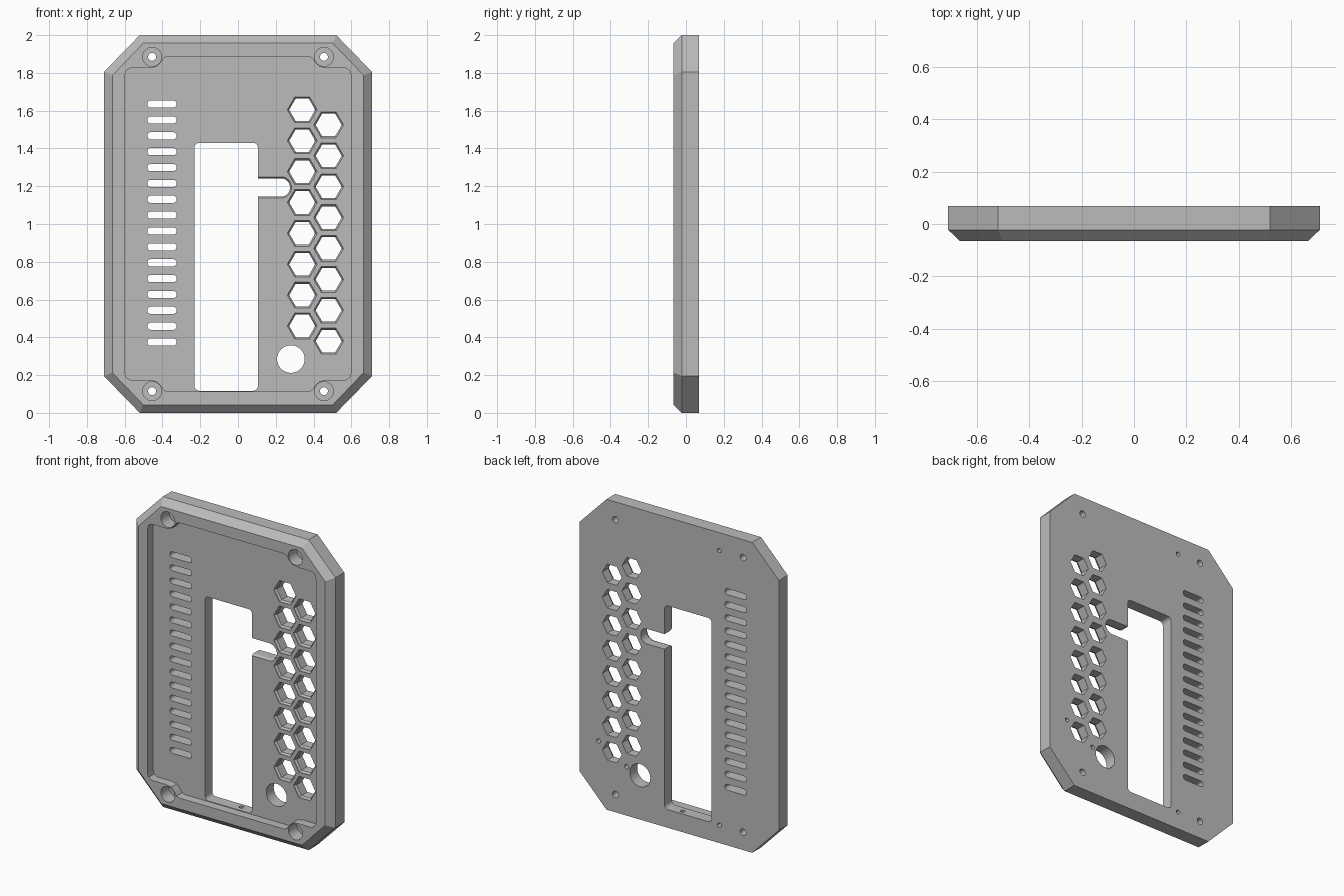
import bpy, bmesh, math

if "Cube" in bpy.data.objects:
    bpy.data.objects.remove(bpy.data.objects["Cube"])

FRONT, BACK, FLOOR = -0.065, 0.068, -0.008   # plate faces and recess floor
grey = bpy.data.materials.new("plain grey")
grey.use_nodes = True
grey.diffuse_color = (0.5, 0.5, 0.5, 1)
grey.node_tree.nodes["Principled BSDF"].inputs["Base Color"].default_value = (0.5, 0.5, 0.5, 1)


def loft(bm, sections):
    """Closed solid through (outline, y) sections with equal point counts."""
    rings = [[bm.verts.new((x, y, z)) for x, z in pts] for pts, y in sections]
    n = len(rings[0])
    faces = [bm.faces.new(rings[0]), bm.faces.new(rings[-1][::-1])]
    for a, b in zip(rings, rings[1:]):
        for i in range(n):
            j = (i + 1) % n
            faces.append(bm.faces.new((a[i], b[i], b[j], a[j])))
    bmesh.ops.recalc_face_normals(bm, faces=faces)


def prism(bm, pts, y0, y1):
    loft(bm, [(pts, y0), (pts, y1)])


def circle(cx, cz, r, n=32):
    return [(cx + r * math.cos(math.tau * i / n), cz + r * math.sin(math.tau * i / n)) for i in range(n)]


def rounded(x0, x1, z0, z1, r, steps=8):
    pts = []
    for k, (cx, cz) in enumerate([(x1 - r, z1 - r), (x0 + r, z1 - r), (x0 + r, z0 + r), (x1 - r, z0 + r)]):
        for s in range(steps + 1):
            a = math.pi / 2 * (k + s / steps)
            pts.append((cx + r * math.cos(a), cz + r * math.sin(a)))
    return pts


def four_way(quarter):
    """Mirror a quarter outline (first quadrant, anticlockwise) about the plate centre."""
    q, b = quarter, quarter[::-1]
    pts = q + [(-x, z) for x, z in b] + [(-x, -z) for x, z in q] + [(x, -z) for x, z in b]
    return [(x, z + 1) for x, z in pts]


def make(name, bm):
    mesh = bpy.data.meshes.new(name)
    bm.to_mesh(mesh)
    bm.free()
    mesh.materials.append(grey)
    obj = bpy.data.objects.new(name, mesh)
    bpy.context.collection.objects.link(obj)
    return obj


# Cover plate with clipped corners and a bevelled front rim
bm = bmesh.new()
outer = four_way([(0.71, 0.805), (0.52, 1.0)])
inner = four_way([(0.665, 0.787), (0.502, 0.957)])
loft(bm, [(inner, FRONT), (outer, -0.022), (outer, BACK)])
plate = make("cover_plate", bm)
cutters = []

# Front recess stepping round the corner screws
bm = bmesh.new()
step = [(0.6, 0.785), (0.592, 0.812), (0.57, 0.825), (0.47, 0.825), (0.43, 0.833),
        (0.405, 0.86), (0.393, 0.88), (0.37, 0.887)]
prism(bm, four_way(step), FRONT - 0.1, FLOOR)
cutters.append(make("recess_cutter", bm))

# Main window, vents, cable hole and screw holes
bm = bmesh.new()
prism(bm, rounded(-0.23, 0.105, 0.117, 1.43, 0.025), -0.2, 0.2)
for i in range(16):
    z = 0.375 + 0.084 * i
    prism(bm, rounded(-0.48, -0.325, z - 0.019, z + 0.019, 0.018), -0.2, 0.2)
prism(bm, circle(0.28, 0.285, 0.073, 48), -0.2, 0.2)
for x in (-0.455, 0.455):
    for z in (0.115, 1.885):
        loft(bm, [(circle(x, z, 0.05), -0.2), (circle(x, z, 0.05), 0.02),
                  (circle(x, z, 0.021), 0.02), (circle(x, z, 0.021), 0.2)])
# Hexagonal vents with a bevelled front edge
for x, z0 in ((0.34, 0.46), (0.48, 0.38)):
    for i in range(8):
        wide, narrow = (circle(x, z0 + 0.1635 * i, r, 6) for r in (0.079, 0.069))
        loft(bm, [(wide, -0.2), (wide, FLOOR + 0.004), (narrow, FLOOR + 0.016), (narrow, 0.2)])
# Blind pin holes in the back
for x, z in ((-0.285, 1.885), (-0.285, 0.115), (0.576, 0.427), (0.376, 0.315)):
    prism(bm, circle(x, z, 0.014, 16), 0.03, 0.2)
cutters.append(make("opening_cutter", bm))

# Side slot joining the window
bm = bmesh.new()
wide = rounded(0.05, 0.283, 1.137, 1.25, 0.055)
narrow = rounded(0.05, 0.275, 1.145, 1.242, 0.047)
loft(bm, [(wide, -0.2), (wide, FLOOR + 0.004), (narrow, FLOOR + 0.016), (narrow, 0.2)])
cutters.append(make("slot_cutter", bm))

# Small upright pin hole in the window sill
bm = bmesh.new()
bmesh.ops.create_cone(bm, cap_ends=True, segments=16, radius1=0.014, radius2=0.014, depth=0.12)
bmesh.ops.translate(bm, verts=bm.verts, vec=(0, 0.035, 0.12))
cutters.append(make("sill_pin_cutter", bm))

for c in cutters:
    c.hide_render = True
    mod = plate.modifiers.new(c.name, "BOOLEAN")
    mod.operation, mod.solver, mod.object = "DIFFERENCE", "EXACT", c

# Bake the cuts, then drop the cutters
bpy.context.view_layer.update()
baked = bpy.data.meshes.new_from_object(plate.evaluated_get(bpy.context.evaluated_depsgraph_get()))
plate.modifiers.clear()
plate.data = baked
for c in cutters:
    bpy.data.objects.remove(c)

bpy.ops.object.select_all(action="DESELECT")
plate.select_set(True)
bpy.context.view_layer.objects.active = plate
bpy.ops.object.shade_smooth_by_angle(angle=math.radians(30))
